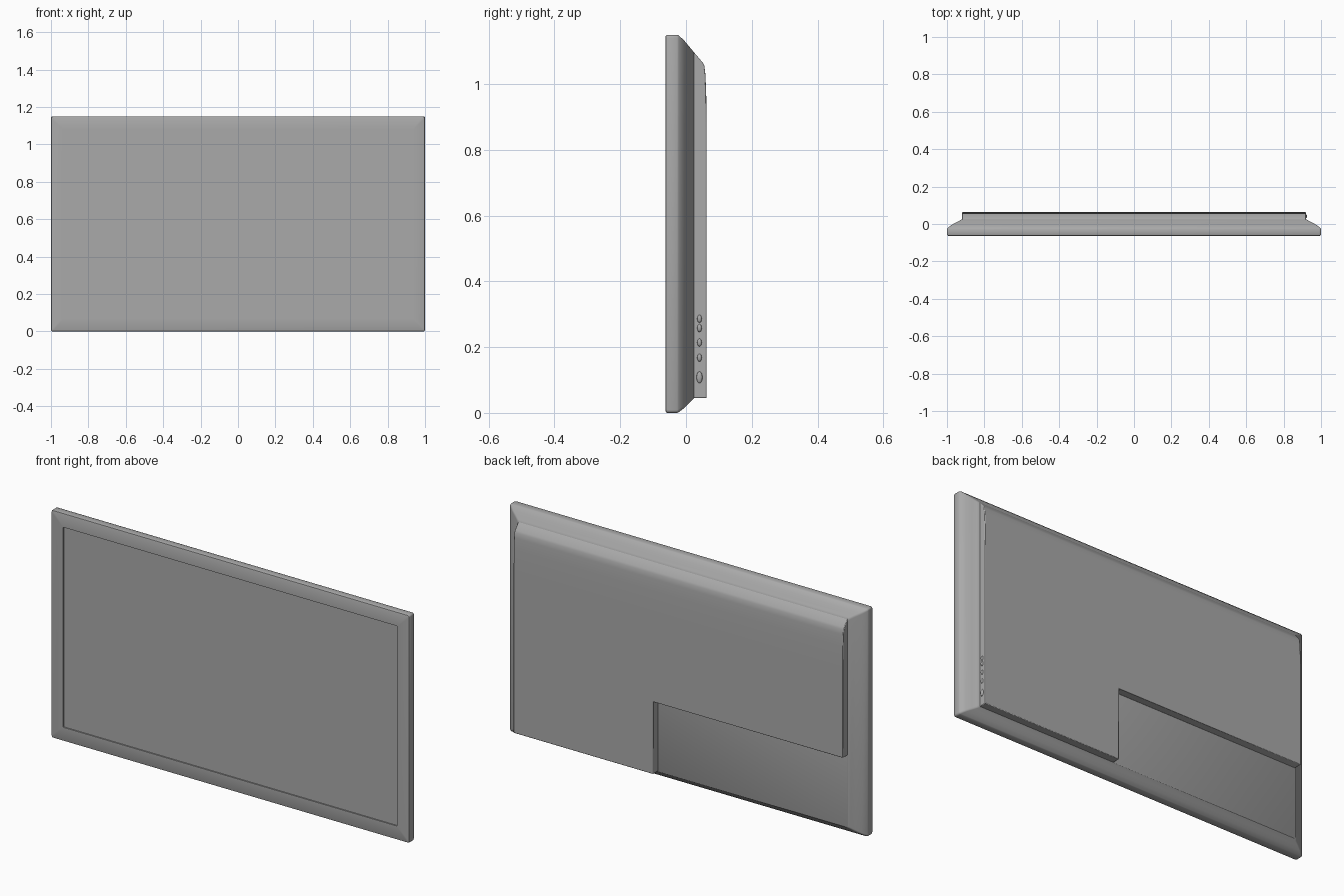
import bpy
import bmesh
import math

cube = bpy.data.objects.get("Cube")
if cube:
    bpy.data.objects.remove(cube, do_unlink=True)

grey = bpy.data.materials.new("mid_grey")
grey.use_nodes = True
GREY = (0.4, 0.4, 0.4, 1)
grey.diffuse_color = GREY
grey.node_tree.nodes["Principled BSDF"].inputs["Base Color"].default_value = GREY


def finish(name, bm, angle=35):
    """Turn a bmesh into a shaded, coloured object."""
    bmesh.ops.recalc_face_normals(bm, faces=bm.faces)
    mesh = bpy.data.meshes.new(name)
    bm.to_mesh(mesh)
    bm.free()
    obj = bpy.data.objects.new(name, mesh)
    bpy.context.collection.objects.link(obj)
    mesh.materials.append(grey)
    select(obj)
    bpy.ops.object.shade_smooth_by_angle(angle=math.radians(angle))
    return obj


def select(obj):
    bpy.ops.object.select_all(action='DESELECT')
    obj.select_set(True)
    bpy.context.view_layer.objects.active = obj


def rounded_rect(bm, y, half, low, high, r, steps=3):
    """Ring of vertices around a rounded rectangle facing the front."""
    ring = []
    corners = [(half - r, high - r), (r - half, high - r),
               (r - half, low + r), (half - r, low + r)]
    for i, (cx, cz) in enumerate(corners):
        for k in range(steps + 1):
            a = math.pi / 2 * (i + k / steps)
            ring.append(bm.verts.new((cx + r * math.cos(a), y, cz + r * math.sin(a))))
    return ring


def extrude_profile(name, profile, x0, x1):
    """Extrude a (y, z) outline along x."""
    bm = bmesh.new()
    face = bm.faces.new([bm.verts.new((x0, y, z)) for y, z in profile])
    out = bmesh.ops.extrude_face_region(bm, geom=[face])
    moved = [v for v in out["geom"] if isinstance(v, bmesh.types.BMVert)]
    bmesh.ops.translate(bm, verts=moved, vec=(x1 - x0, 0, 0))
    return finish(name, bm)


# Front frame with a shallow sunken screen and a flared, coved rear
H = 1.15
bm = bmesh.new()
rings = [rounded_rect(bm, y, .933, .07, 1.08, .004) for y in (-.057, -.063)]
for y, inset in ((-.063, .007), (-.061, .002), (-.056, 0), (-.027, 0), (-.022, .002)):
    rings.append(rounded_rect(bm, y, 1 - inset, inset, H - inset, .009))
for y, half in ((-.005, .976), (.008, .951), (.018, .932), (.025, .922)):
    rings.append(rounded_rect(bm, y, half, y + .02, H - 1.2 * (y + .02), .008))
for a, b in zip(rings, rings[1:]):
    for i in range(len(a)):
        j = (i + 1) % len(a)
        bm.faces.new((a[i], a[j], b[j], b[i]))
bm.faces.new(rings[0])
bm.faces.new(rings[-1])
finish("screen_frame", bm)

# Raised rear housing with a sloping top
housing = extrude_profile("rear_housing", [
    (.012, .045), (.063, .045), (.063, .86), (.0615, .97), (.059, 1.03),
    (.056, 1.055), (.051, 1.065), (.025, 1.096), (.012, 1.105)], -.92, .92)

# Connection bay cut into the lower rear
cutter = extrude_profile("bay_cutter", [(.024, 0), (.1, 0), (.1, .41), (.024, .41)], -1, .14)
cutter.hide_render = True
cut = housing.modifiers.new("bay", 'BOOLEAN')
cut.object = cutter
cut.operation = 'DIFFERENCE'
cut.solver = 'EXACT'
select(housing)
housing.modifiers.move(len(housing.modifiers) - 1, 0)
bpy.ops.object.modifier_apply(modifier=cut.name)
bpy.data.objects.remove(cutter, do_unlink=True)
bevel = housing.modifiers.new("soft_edges", 'BEVEL')
bevel.width = .003
bevel.segments = 2
bevel.limit_method = 'ANGLE'
bevel.angle_limit = math.radians(50)

# Control buttons on the left side wall
for n, z in enumerate((.108, .168, .214, .258, .286)):
    ry, rz = (.009, .018) if n == 0 else (.007, .012)
    bm = bmesh.new()
    bmesh.ops.create_uvsphere(bm, u_segments=16, v_segments=8, radius=1)
    bmesh.ops.scale(bm, verts=bm.verts, vec=(.006, ry, rz))
    bmesh.ops.translate(bm, verts=bm.verts, vec=(.92, .041, z))
    finish("power_button" if n == 0 else f"control_button_{n}", bm, 60)
